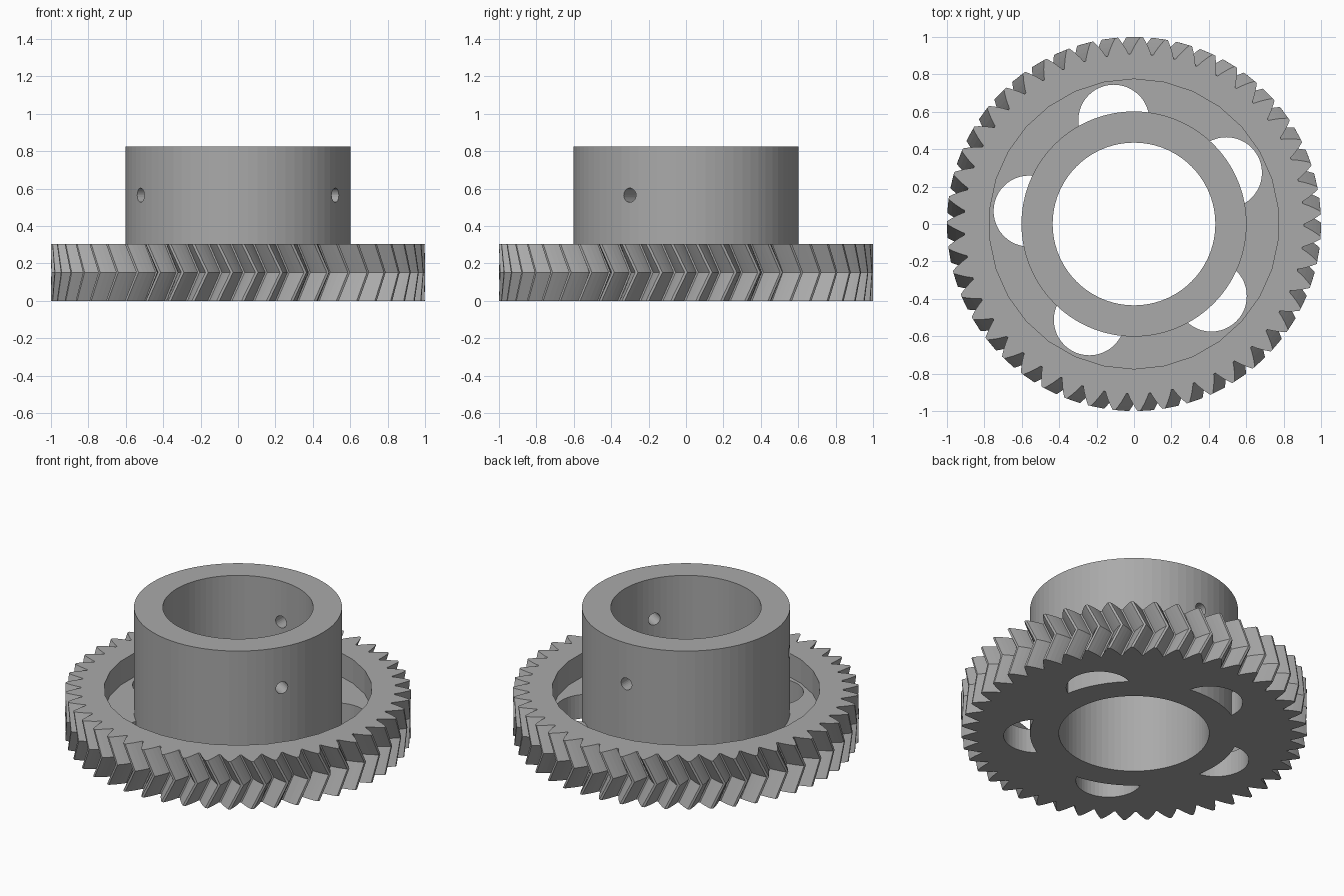
import bpy, bmesh, math
from mathutils import Matrix

cube = bpy.data.objects.get("Cube")
if cube:
    bpy.data.objects.remove(cube, do_unlink=True)

TEETH = 47
TWIST = math.radians(200 / TEETH)
GEAR_H, WEB_H, HUB_H = 0.305, 0.153, 0.825
HUB_R, BORE_R, RECESS_R = 0.602, 0.435, 0.775

grey = bpy.data.materials.new("plain grey")
grey.use_nodes = True
grey.diffuse_color = (0.4, 0.4, 0.4, 1)
grey.node_tree.nodes["Principled BSDF"].inputs["Base Color"].default_value = (0.4, 0.4, 0.4, 1)


def make_object(name, bm):
    bmesh.ops.recalc_face_normals(bm, faces=bm.faces)
    mesh = bpy.data.meshes.new(name)
    bm.to_mesh(mesh)
    bm.free()
    mesh.materials.append(grey)
    obj = bpy.data.objects.new(name, mesh)
    bpy.context.collection.objects.link(obj)
    return obj


def cylinder(name, radius, z0, z1, segments, place=Matrix()):
    bm = bmesh.new()
    bmesh.ops.create_cone(bm, cap_ends=True, segments=segments, radius1=radius,
                          radius2=radius, depth=z1 - z0,
                          matrix=place @ Matrix.Translation((0, 0, (z0 + z1) / 2)))
    return make_object(name, bm)


def combine(target, other, operation):
    """Apply a boolean and discard the second object."""
    other.hide_render = True
    mod = target.modifiers.new(operation, "BOOLEAN")
    mod.operation, mod.solver, mod.object = operation, "EXACT", other
    graph = bpy.context.evaluated_depsgraph_get()
    mesh = bpy.data.meshes.new_from_object(target.evaluated_get(graph))
    target.modifiers.clear()
    target.data = mesh
    bpy.data.objects.remove(other, do_unlink=True)


def tooth_profile():
    """Involute flanks, repeated around the gear, as (radius, angle)."""
    module = 2 / (TEETH + 2)
    pitch_r, root_r = 1 - module, 1 - 2.25 * module
    pressure = math.radians(30)
    base_r = pitch_r * math.cos(pressure)
    inv = lambda a: math.tan(a) - a
    flank = []
    for i in range(5):
        r = root_r + (1 - root_r) * i / 4
        half = math.pi / (2 * TEETH) + inv(pressure) - inv(math.acos(base_r / r))
        flank.append((r, half))
    tooth = [(r, -h) for r, h in flank] + [(r, h) for r, h in reversed(flank)]
    return [(r, a + math.tau * t / TEETH) for t in range(TEETH) for r, a in tooth]


# Herringbone gear body: the teeth lean one way, then back
bm = bmesh.new()
layers = []
for z, turn in ((0, -TWIST), (GEAR_H / 2, 0), (GEAR_H, -TWIST)):
    layers.append([bm.verts.new((r * math.cos(a + turn), r * math.sin(a + turn), z))
                   for r, a in tooth_profile()])
for low, high in zip(layers, layers[1:]):
    for i in range(len(low)):
        j = (i + 1) % len(low)
        bm.faces.new((low[i], low[j], high[j], high[i]))
bm.faces.new(layers[0][::-1])
bm.faces.new(layers[-1])
gear = make_object("herringbone_gear", bm)

# Recess above the web, and five lightening holes
combine(gear, cylinder("recess_cutter", RECESS_R, WEB_H, 1, 30), "DIFFERENCE")
for i in range(5):
    a = math.radians(29 + 72 * i)
    spot = Matrix.Translation((0.565 * math.cos(a), 0.565 * math.sin(a), 0))
    combine(gear, cylinder("web_hole_cutter", 0.19, -0.1, 0.5, 48, spot), "DIFFERENCE")

# Hub with its bore
combine(gear, cylinder("hub", HUB_R, 0, HUB_H, 72), "UNION")
combine(gear, cylinder("bore_cutter", BORE_R, -0.1, 1, 72), "DIFFERENCE")

# Three radial screw holes
for angle in (90, 210, 330):
    place = (Matrix.Translation((0, 0, 0.565)) @ Matrix.Rotation(math.radians(angle), 4, "Z")
             @ Matrix.Rotation(math.pi / 2, 4, "Y"))
    combine(gear, cylinder("screw_hole_cutter", 0.038, 0.3, 0.8, 24, place), "DIFFERENCE")
gear.name = "herringbone_gear"
